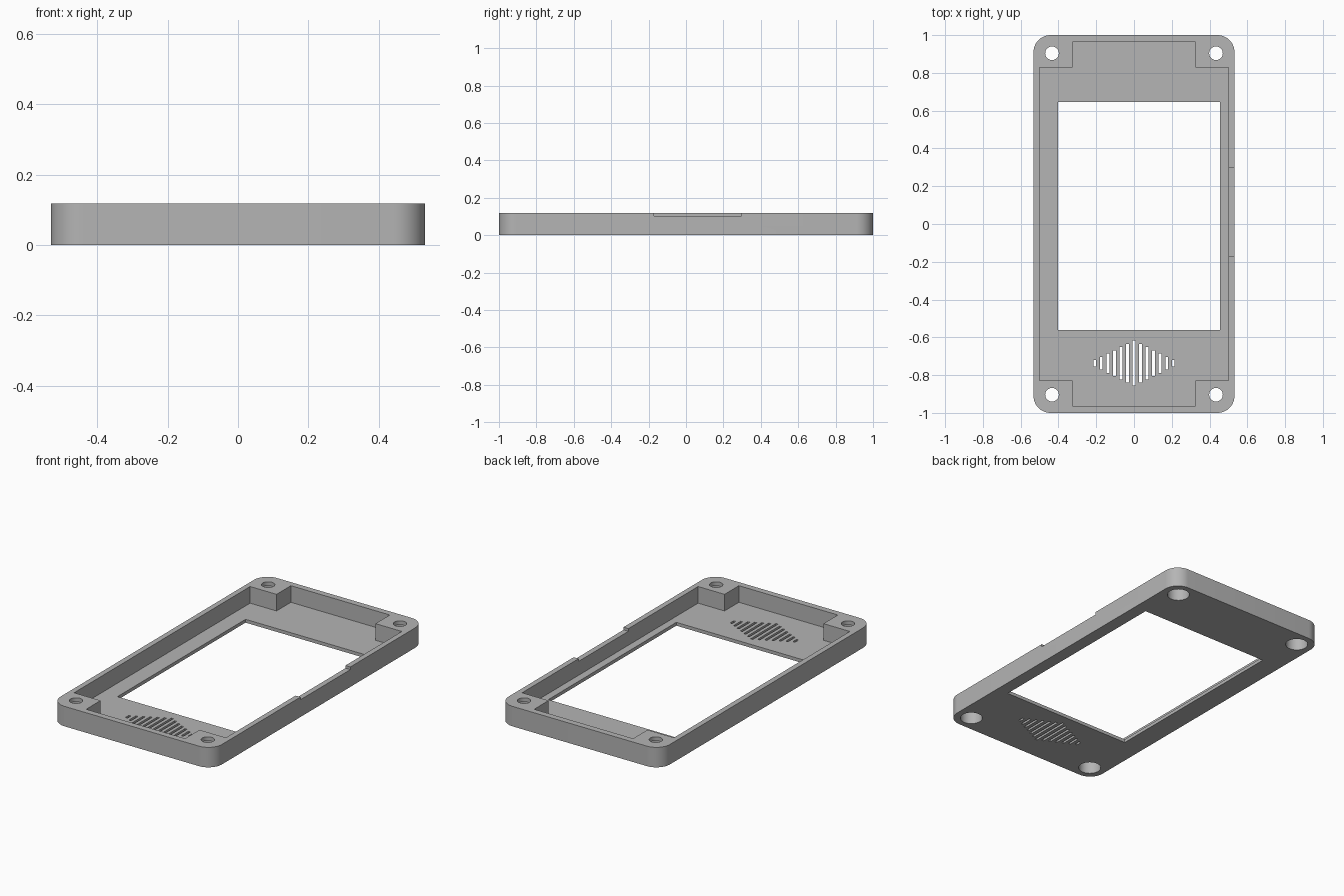
import bpy
import bmesh
from math import sin, cos, pi, radians

cube = bpy.data.objects.get("Cube")
if cube:
    bpy.data.objects.remove(cube, do_unlink=True)

HALF_W, HALF_L, HEIGHT, FLOOR = 0.532, 1.0, 0.119, 0.02
CORNER_R = 0.09

grey = bpy.data.materials.new("plain_grey")
grey.use_nodes = True
colour = (0.46, 0.46, 0.46, 1)
grey.diffuse_color = colour
grey.node_tree.nodes["Principled BSDF"].inputs["Base Color"].default_value = colour


def arc(cx, cy, r, start, sweep, steps):
    return [(cx + r * cos(start + sweep * i / steps), cy + r * sin(start + sweep * i / steps))
            for i in range(steps + 1)]


def circle(cx, cy, r):
    return arc(cx, cy, r, 0, 2 * pi, 40)[:-1]


def rect(x0, x1, y0, y1):
    return [(x0, y0), (x1, y0), (x1, y1), (x0, y1)]


def prisms(name, outlines, z0, z1):
    """One object holding a vertical prism for each counter-clockwise outline."""
    bm = bmesh.new()
    for outline in outlines:
        low = [bm.verts.new((x, y, z0)) for x, y in outline]
        high = [bm.verts.new((x, y, z1)) for x, y in outline]
        bm.faces.new(low[::-1])
        bm.faces.new(high)
        n = len(outline)
        for i in range(n):
            j = (i + 1) % n
            bm.faces.new((low[i], low[j], high[j], high[i]))
    mesh = bpy.data.meshes.new(name)
    bm.to_mesh(mesh)
    bm.free()
    mesh.materials.append(grey)
    obj = bpy.data.objects.new(name, mesh)
    bpy.context.collection.objects.link(obj)
    return obj


def cut(target, name, outlines, z0, z1):
    cutter = prisms(name, outlines, z0, z1)
    cutter.hide_render = True
    mod = target.modifiers.new(name, "BOOLEAN")
    mod.operation = "DIFFERENCE"
    mod.solver = "EXACT"
    mod.object = cutter
    bpy.context.view_layer.objects.active = target
    bpy.ops.object.modifier_apply(modifier=mod.name)
    bpy.data.objects.remove(cutter, do_unlink=True)


# Rounded outer block
outline = []
for k, (sx, sy) in enumerate([(1, 1), (-1, 1), (-1, -1), (1, -1)]):
    outline += arc(sx * (HALF_W - CORNER_R), sy * (HALF_L - CORNER_R),
                   CORNER_R, k * pi / 2, pi / 2, 12)
case = prisms("front_case", [outline], 0, HEIGHT)

# Tray cavity that leaves a square post in each corner
ax, bx, ay, by = 0.5, 0.326, 0.828, 0.963
quarter = [(ax, ay), (bx, ay), (bx, by)]
mirrored = [(-x, y) for x, y in quarter[::-1]]
upper = quarter + mirrored
cavity = upper + [(-x, -y) for x, y in upper]
cut(case, "cavity_cutter", [cavity], FLOOR, HEIGHT + 0.1)

# Screen window and diamond of speaker slots through the floor
openings = [rect(-0.402, 0.456, -0.56, 0.645)]
for i in range(-6, 7):
    x, half = i * 0.0345, 0.119 - abs(i) * 0.017
    openings.append(rect(x - 0.007, x + 0.007, -0.737 - half, -0.737 + half))
cut(case, "opening_cutter", openings, -0.1, HEIGHT + 0.1)

# Screw holes with wide counterbores from below
centres = [(sx * 0.434, sy * 0.904) for sx in (-1, 1) for sy in (-1, 1)]
cut(case, "counterbore_cutter", [circle(x, y, 0.062) for x, y in centres], -0.1, 0.095)
cut(case, "screw_hole_cutter", [circle(x, y, 0.036) for x, y in centres], -0.1, HEIGHT + 0.1)

# Shallow notch in the rim of the left wall
cut(case, "notch_cutter", [rect(0.47, 0.6, -0.172, 0.297)], HEIGHT - 0.016, HEIGHT + 0.1)

# Smooth the round surfaces, keep the corners crisp
bpy.ops.object.select_all(action="DESELECT")
case.select_set(True)
bpy.context.view_layer.objects.active = case
bpy.ops.object.shade_smooth_by_angle(angle=radians(30))
